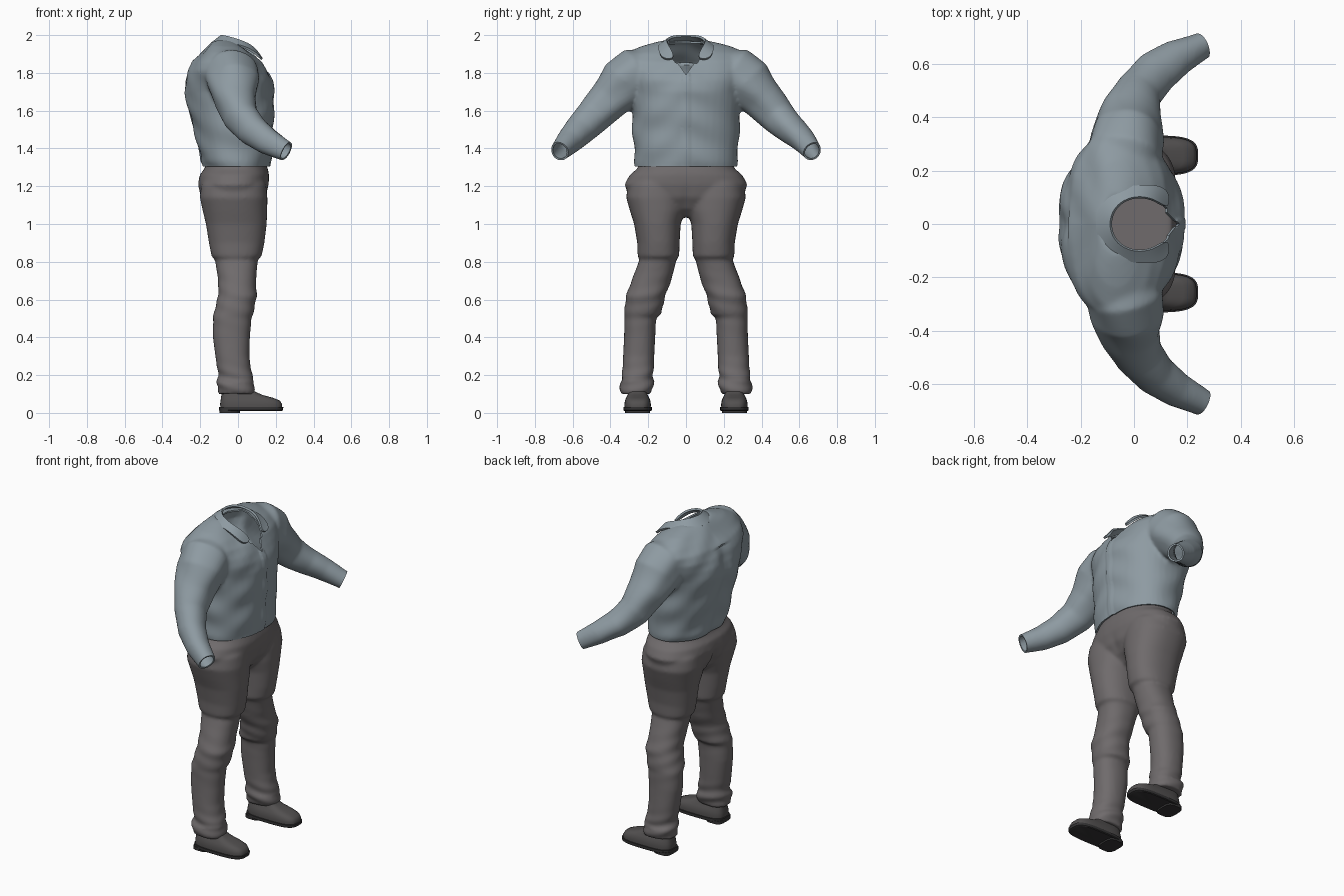
import bpy, bmesh
from math import sin, cos, pi, exp, radians
from mathutils import Vector

cube = bpy.data.objects.get("Cube")
if cube:
    bpy.data.objects.remove(cube)


def material(name, color):
    mat = bpy.data.materials.new(name)
    mat.use_nodes = True
    mat.diffuse_color = (*color, 1)
    bsdf = next(n for n in mat.node_tree.nodes if n.type == 'BSDF_PRINCIPLED')
    bsdf.inputs["Base Color"].default_value = (*color, 1)
    bsdf.inputs["Roughness"].default_value = 0.9
    return mat


SHIRT = material("blue grey cloth", (0.27, 0.325, 0.36))
TROUSER = material("warm grey cloth", (0.16, 0.147, 0.15))
LEATHER = material("dark leather", (0.085, 0.08, 0.08))
SOLE = material("black rubber", (0.035, 0.034, 0.035))


def loft(bm, rings):
    """Skin a closed solid over rings of points."""
    rows = [[bm.verts.new(p) for p in ring] for ring in rings]
    n = len(rows[0])
    for a, b in zip(rows, rows[1:]):
        for i in range(n):
            j = (i + 1) % n
            bm.faces.new((a[i], a[j], b[j], b[i]))
    bm.faces.new(rows[0])
    bm.faces.new(rows[-1])


def oval(center, u, v, power=2.0, n=40):
    """Superellipse ring spanned by the half axes u and v."""
    def bend(t):
        return (abs(t) ** (2 / power)) * (1 if t >= 0 else -1)
    angles = [2 * pi * i / n for i in range(n)]
    return [center + u * bend(cos(a)) + v * bend(sin(a)) for a in angles]


def stack(bm, sections, side=1, power=2.0):
    """Level sections (z, x0, x1, y0, y1), mirrored in y by side."""
    loft(bm, [oval(Vector(((x0 + x1) / 2, side * (y0 + y1) / 2, z)),
                   Vector(((x1 - x0) / 2, 0, 0)),
                   Vector((0, (y1 - y0) / 2, 0)), power)
              for z, x0, x1, y0, y1 in sections])


def tube(bm, path, side=1):
    """Round sections (x, y, z, radius) square to their path."""
    pts = [Vector((x, side * y, z)) for x, y, z, r in path]
    rings = []
    for i, p in enumerate(pts):
        t = (pts[min(i + 1, len(pts) - 1)] - pts[max(i - 1, 0)]).normalized()
        u = t.cross(Vector((0, 0, 1))).normalized()
        rings.append(oval(p, u * path[i][3], t.cross(u) * path[i][3]))
    loft(bm, rings)


def finish(name, bm, mat, angle=40):
    bmesh.ops.recalc_face_normals(bm, faces=bm.faces[:])
    me = bpy.data.meshes.new(name)
    bm.to_mesh(me)
    bm.free()
    ob = bpy.data.objects.new(name, me)
    bpy.context.scene.collection.objects.link(ob)
    me.materials.append(mat)
    me.shade_smooth()
    me.set_sharp_from_angle(angle=radians(angle))
    return ob


def bake(ob, angle=45):
    """Apply the modifiers of an object."""
    dg = bpy.context.evaluated_depsgraph_get()
    me = bpy.data.meshes.new_from_object(ob.evaluated_get(dg))
    mat = ob.data.materials[0]
    ob.modifiers.clear()
    ob.data = me
    me.materials.clear()
    me.materials.append(mat)
    me.polygons.foreach_set("material_index", [0] * len(me.polygons))
    me.shade_smooth()
    me.set_sharp_from_angle(angle=radians(angle))


def fuse(ob, fold):
    """Merge overlapping solids into one skin and press folds into it."""
    mod = ob.modifiers.new("skin", 'REMESH')
    mod.mode = 'VOXEL'
    mod.voxel_size = 0.01
    mod = ob.modifiers.new("relax", 'SMOOTH')
    mod.factor = 0.5
    mod.iterations = 8
    bake(ob)
    moves = [v.normal * fold(v.co) for v in ob.data.vertices]
    for v, move in zip(ob.data.vertices, moves):
        v.co += move
    ob.data.update()


def open_hole(bm, center, reach, planes):
    """Near center, remove the skin on the inner side of every plane."""
    planes = [(Vector(co), Vector(no).normalized()) for co, no in planes]

    def near():
        return [f for f in bm.faces
                if (f.calc_center_median() - Vector(center)).length < reach]
    for co, no in planes:
        faces = near()
        edges = list({e for f in faces for e in f.edges})
        verts = list({v for f in faces for v in f.verts})
        bmesh.ops.bisect_plane(bm, geom=verts + edges + faces, dist=1e-5,
                               plane_co=co, plane_no=no)
    gone = [f for f in near()
            if all((f.calc_center_median() - co).dot(no) > 0 for co, no in planes)]
    bmesh.ops.delete(bm, geom=gone, context='FACES')


# Shirt: torso with a broad yoke, and both sleeves
bm = bmesh.new()
torso = [(1.27, -.18, .16, .26), (1.30, -.188, .168, .266), (1.33, -.203, .173, .272),
         (1.37, -.207, .175, .275),
         (1.5, -.24, .18, .283), (1.6, -.268, .187, .288), (1.7, -.288, .19, .297),
         (1.76, -.284, .178, .325), (1.81, -.268, .155, .355), (1.86, -.24, .125, .362),
         (1.905, -.195, .078, .325), (1.94, -.16, .03, .24), (1.97, -.13, -.01, .12)]
stack(bm, [(z, a, b, -h, h) for z, a, b, h in torso], power=2.2)
sleeve = [(-.05, .2, 1.80, .125), (-.035, .27, 1.793, .142), (-.025, .33, 1.745, .137),
          (-.015, .41, 1.655, .113), (.015, .49, 1.568, .092), (.08, .565, 1.495, .08),
          (.16, .622, 1.438, .068), (.255, .67, 1.388, .053), (.31, .698, 1.359, .048)]
for side in (1, -1):
    tube(bm, sleeve, side)
shirt = finish("shirt", bm, SHIRT)


def shirt_fold(p):
    wave = .005 * sin(34 * p.z + 16 * abs(p.y) + 9 * p.x) * sin(13 * p.y + 11 * p.x + 2)
    placket = .004 if abs(p.y) < .018 and p.x > .05 and p.z < 1.8 else 0
    spine = -.012 * exp(-(p.y / .05) ** 2) if p.x < -.1 and p.z < 1.85 else 0
    return wave + placket + spine


fuse(shirt, shirt_fold)

# Open the neck, the V below it, the hem and the cuffs, then thicken the cloth
bm = bmesh.new()
bm.from_mesh(shirt.data)
neck = [((0, 0, 1.85), (0, 0, 1))]
for i in range(16):
    a = 2 * pi * i / 16
    neck.append(((.03 + .115 * cos(a), .1 * sin(a), 0), (-cos(a) / .115, -sin(a) / .1, 0)))
open_hole(bm, (0, 0, 1.93), .25, neck)
open_hole(bm, (.1, 0, 1.85), .2, [((0, 0, 1.79), (0, -1.4, 1)), ((0, 0, 1.79), (0, 1.4, 1)),
                                  ((0, 0, 0), (1, 0, 0)), ((0, 0, 1.9), (0, 0, -1))])
open_hole(bm, (0, 0, 1.3), .45, [((0, 0, 1.305), (0, 0, -1))])
for side in (1, -1):
    cuff = (.255, side * .671, 1.388)
    open_hole(bm, cuff, .13, [(cuff, (.095, side * .048, -.05))])
bm.to_mesh(shirt.data)
bm.free()
mod = shirt.modifiers.new("cloth", 'SOLIDIFY')
mod.thickness = 0.01
mod.offset = -1
bake(shirt)

# Folded collar, one half mirrored
bm = bmesh.new()
top = [(-.09, 0, 1.997), (-.078, .05, 1.996), (-.04, .088, 1.987), (.02, .105, 1.968),
       (.085, .088, 1.938), (.128, .05, 1.87)]
low = [(-.145, 0, 1.955), (-.128, .075, 1.955), (-.07, .13, 1.957), (.02, .145, 1.944),
       (.085, .145, 1.912), (.13, .125, 1.87)]
rows = [[bm.verts.new(p) for p in row] for row in (top, low)]
for i in range(len(top) - 1):
    bm.faces.new((rows[0][i], rows[1][i], rows[1][i + 1], rows[0][i + 1]))
collar = finish("collar", bm, SHIRT)
mod = collar.modifiers.new("mirror", 'MIRROR')
mod.use_axis = (False, True, False)
mod = collar.modifiers.new("round", 'SUBSURF')
mod.levels = 2
mod = collar.modifiers.new("cloth", 'SOLIDIFY')
mod.thickness = 0.012
mod.offset = 0
bake(collar)

# Trousers: hips and two legs with cloth steps at thigh and knee
bm = bmesh.new()
hips = [(1.345, -.165, .14, .24), (1.295, -.176, .157, .256), (1.26, -.203, .165, .298),
        (1.21, -.213, .163, .326), (1.14, -.198, .148, .3), (1.08, -.16, .11, .2),
        (1.035, -.1, .06, .08)]
stack(bm, [(z, a, b, -h, h) for z, a, b, h in hips], power=2.3)
leg = [(1.27, -.16, .12, .04, .25), (1.21, -.195, .148, .01, .305),
       (1.14, -.202, .156, 0, .317), (1.07, -.187, .155, .005, .297),
       (1.0, -.17, .152, .028, .275), (.9, -.154, .14, .034, .258),
       (.828, -.14, .125, .036, .256), (.812, -.122, .105, .05, .246),
       (.7, -.105, .095, .078, .288), (.62, -.105, .1, .11, .318),
       (.52, -.13, .08, .132, .328), (.505, -.132, .072, .158, .326),
       (.4, -.133, .063, .163, .328), (.3, -.12, .06, .168, .333),
       (.2, -.105, .074, .173, .338), (.175, -.105, .08, .175, .34),
       (.165, -.112, .09, .17, .352), (.1, -.108, .085, .182, .345)]
for side in (1, -1):
    stack(bm, leg, side, 2.25)
trousers = finish("trousers", bm, TROUSER)


def trouser_fold(p):
    ankle = exp(-((p.z - .16) / .07) ** 2)
    knee = .35 * exp(-((p.z - .6) / .12) ** 2)
    wave = .005 * (ankle + knee) * sin(75 * p.z + 22 * p.x + 14 * abs(p.y))
    seam = (-.018 if p.x < -.05 else -.005) * exp(-((p.z - 1.13) / .06) ** 2)
    return wave + seam * exp(-(p.y / .025) ** 2)


fuse(trousers, trouser_fold)

# Shoes: leather upper over a welted sole with a heel
for side, name in ((1, "far"), (-1, "near")):
    bm = bmesh.new()
    stack(bm, [(.025, -.092, .232, .187, .325), (.045, -.095, .234, .186, .326),
               (.065, -.092, .222, .189, .323), (.08, -.09, .185, .195, .317),
               (.095, -.088, .13, .203, .309), (.115, -.086, .085, .21, .302),
               (.16, -.08, .06, .212, .3)], side, 3.3)
    finish(name + "_shoe", bm, LEATHER)
    bm = bmesh.new()
    stack(bm, [(.01, -.094, .23, .186, .327), (.014, -.1, .238, .181, .331),
               (.03, -.1, .24, .181, .331)], side, 3.3)
    stack(bm, [(0, -.098, .01, .19, .322), (.02, -.098, .01, .19, .322)], side, 3.5)
    finish(name + "_sole", bm, SOLE, 30)
